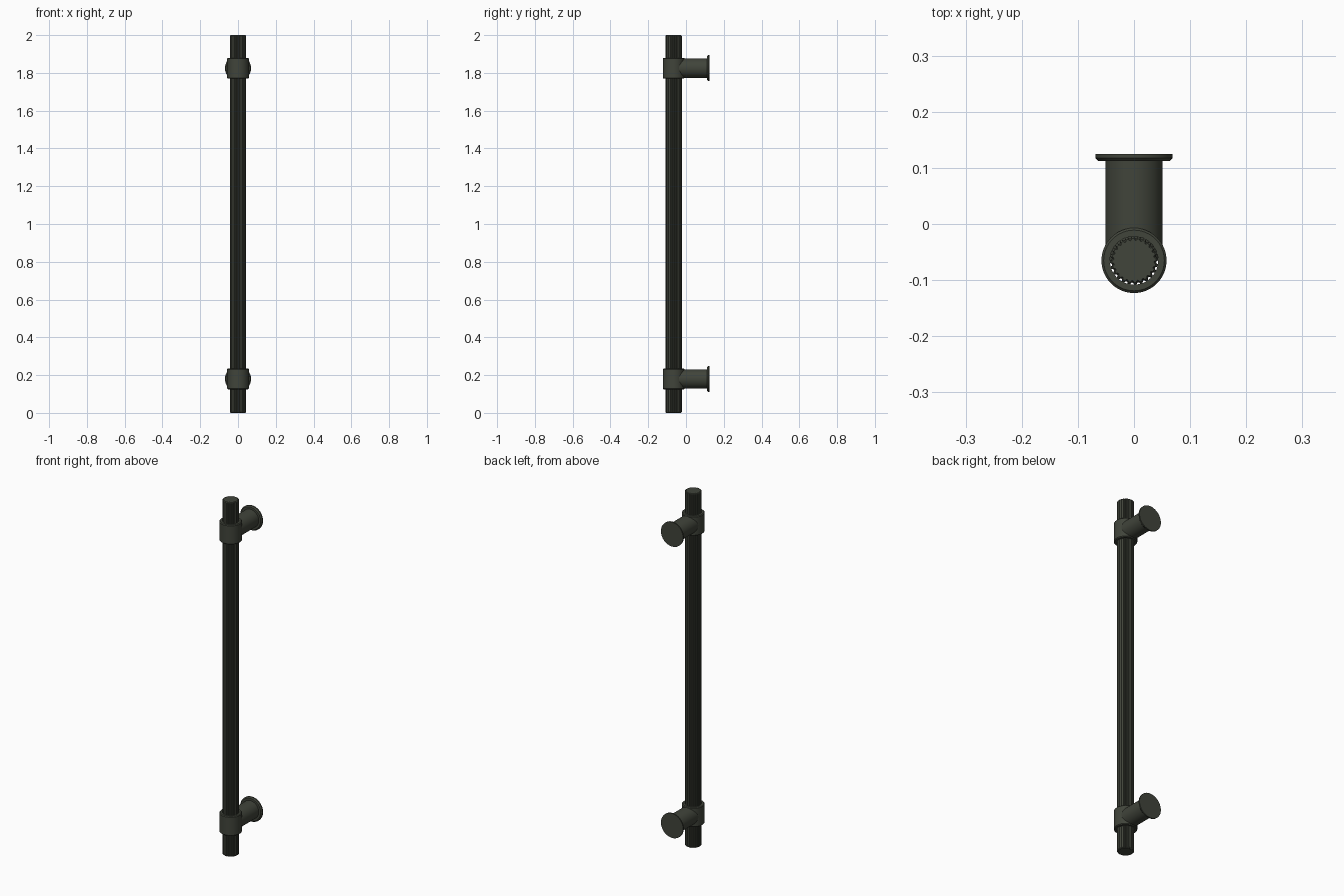
import bpy, bmesh, math
from mathutils import Matrix

if "Cube" in bpy.data.objects:
    bpy.data.objects.remove(bpy.data.objects["Cube"])

BAR_Y = -0.065
BAR_R = 0.043
FLUTES = 24

metal = bpy.data.materials.new("dark bronze")
metal.use_nodes = True
colour = (0.052, 0.058, 0.043, 1)
metal.diffuse_color = colour
metal.node_tree.nodes["Principled BSDF"].inputs["Base Color"].default_value = colour


def finish(name, bm, matrix, angle):
    bmesh.ops.recalc_face_normals(bm, faces=bm.faces)
    mesh = bpy.data.meshes.new(name)
    bm.to_mesh(mesh)
    bm.free()
    obj = bpy.data.objects.new(name, mesh)
    obj.data.materials.append(metal)
    obj.matrix_world = matrix
    bpy.context.collection.objects.link(obj)
    bpy.ops.object.select_all(action='DESELECT')
    obj.select_set(True)
    bpy.context.view_layer.objects.active = obj
    bpy.ops.object.shade_smooth_by_angle(angle=math.radians(angle))
    return obj


def loft(name, profile, matrix, outline, closed=False, angle=30):
    """Stack outlines scaled to each (radius, height) of the profile."""
    bm = bmesh.new()
    rings = [[bm.verts.new((r * s * math.cos(a), r * s * math.sin(a), h))
              for a, s in outline] for r, h in profile]
    pairs = list(zip(rings, rings[1:]))
    if closed:
        pairs.append((rings[-1], rings[0]))
    else:
        bm.faces.new(rings[0])
        bm.faces.new(rings[-1])
    n = len(outline)
    for low, high in pairs:
        for i in range(n):
            j = (i + 1) % n
            bm.faces.new((low[i], low[j], high[j], high[i]))
    return finish(name, bm, matrix, angle)


circle = [(math.tau * i / 64, 1.0) for i in range(64)]

# Fluted outline: flat ridge, then a rounded groove, repeated
fluted = []
for k in range(FLUTES):
    for part, depth in ((0, 0), (0.4, 0), (0.52, 0.06), (0.7, 0.085), (0.88, 0.06)):
        fluted.append((math.tau * (k + part) / FLUTES, 1 - depth))

# Long bar with chamfered ends
c = 0.004
loft("fluted_bar",
     [(BAR_R - c, 0), (BAR_R, c), (BAR_R, 2 - c), (BAR_R - c, 2)],
     Matrix.Translation((0, BAR_Y, 0)), fluted)

# Mounting brackets, bottom and top
for label, z in (("lower", 0.18), ("upper", 1.825)):
    h, b, outer = 0.055, 0.004, 0.058
    loft(label + "_collar",
         [(BAR_R, -h), (outer - b, -h), (outer, -h + b),
          (outer, h - b), (outer - b, h), (BAR_R, h)],
         Matrix.Translation((0, BAR_Y, z)), circle, closed=True)
    # Local z of the post parts points to the back
    to_back = Matrix.Translation((0, 0, z)) @ Matrix.Rotation(-math.pi / 2, 4, 'X')
    loft(label + "_post", [(0.051, BAR_Y), (0.051, 0.115)], to_back, circle)
    loft(label + "_wall_flange",
         [(0.063, 0.112), (0.069, 0.118), (0.069, 0.125)], to_back, circle)
